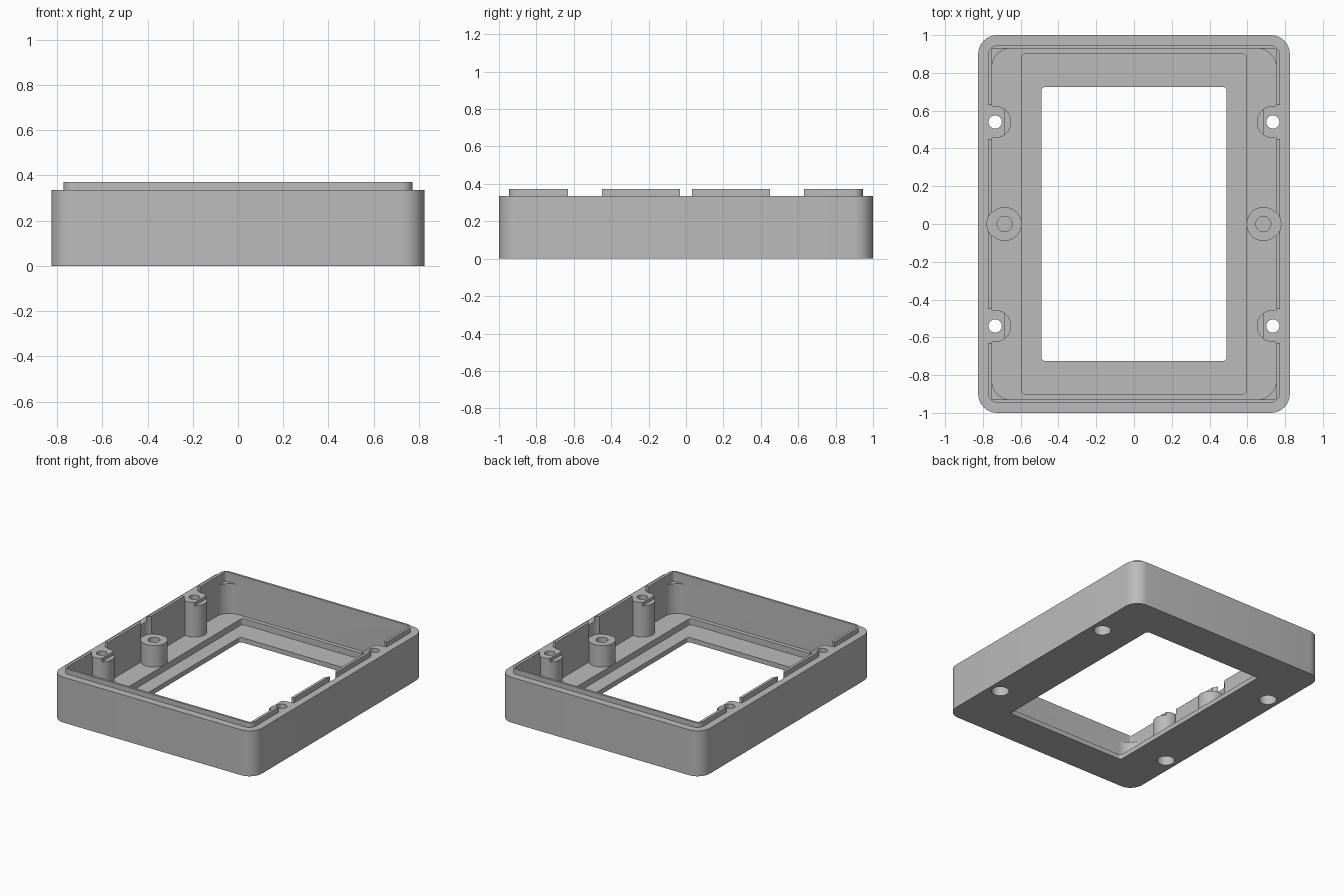
import bpy, math

cube = bpy.data.objects.get("Cube")
if cube:
    bpy.data.objects.remove(cube, do_unlink=True)

grey = bpy.data.materials.new("plain_grey")
grey.use_nodes = True
COLOUR = (0.5, 0.5, 0.5, 1)
grey.diffuse_color = COLOUR
grey.node_tree.nodes["Principled BSDF"].inputs["Base Color"].default_value = COLOUR

RIM, TOP, FLOOR, LEDGE = 0.335, 0.372, 0.08, 0.035
POST_X, POST_Y = 0.735, 0.54
STAND_X, STAND_TOP = 0.685, 0.24


def prism(name, outline, z0, z1):
    """Extrude a closed outline from z0 to z1."""
    n = len(outline)
    verts = [(x, y, z) for z in (z0, z1) for x, y in outline]
    faces = [tuple(reversed(range(n))), tuple(range(n, 2 * n))]
    faces += [(i, (i + 1) % n, n + (i + 1) % n, n + i) for i in range(n)]
    mesh = bpy.data.meshes.new(name)
    mesh.from_pydata(verts, [], faces)
    mesh.materials.append(grey)
    ob = bpy.data.objects.new(name, mesh)
    bpy.context.collection.objects.link(ob)
    return ob


def plate(name, hx, hy, r, z0, z1, steps=8):
    """Rounded rectangle centred on the origin."""
    pts = []
    for k, (sx, sy) in enumerate([(1, 1), (-1, 1), (-1, -1), (1, -1)]):
        for i in range(steps + 1):
            a = (k + i / steps) * math.pi / 2
            pts.append((sx * (hx - r) + r * math.cos(a), sy * (hy - r) + r * math.sin(a)))
    return prism(name, pts, z0, z1)


def disc(name, x, y, r, z0, z1, sides=40):
    angles = [2 * math.pi * i / sides for i in range(sides)]
    return prism(name, [(x + r * math.cos(a), y + r * math.sin(a)) for a in angles], z0, z1)


def block(name, x0, x1, y0, y1, z0, z1):
    x0, x1 = sorted((x0, x1))
    return prism(name, [(x0, y0), (x1, y0), (x1, y1), (x0, y1)], z0, z1)


def combine(target, tool, operation):
    mod = target.modifiers.new("combine", "BOOLEAN")
    mod.operation, mod.solver, mod.object = operation, "EXACT", tool
    bpy.ops.object.select_all(action="DESELECT")
    bpy.context.view_layer.objects.active = target
    target.select_set(True)
    bpy.ops.object.modifier_apply(modifier=mod.name)
    bpy.data.objects.remove(tool, do_unlink=True)


def cut(target, tool):
    combine(target, tool, "DIFFERENCE")


def add(target, tool):
    combine(target, tool, "UNION")


SIDES = (-1, 1)
POSTS = [(sx, sy) for sx in SIDES for sy in SIDES]

# Raised lip, interrupted beside each screw post
lip = plate("lip", 0.772, 0.946, 0.05, 0.25, TOP)
for sx, sy in POSTS:
    y = sy * POST_Y
    cut(lip, block("lip_gap", sx * 0.6, sx * 0.9, y - 0.09, y + 0.09, RIM, 0.5))

# Outer shell with hollow interior
frame = plate("enclosure_frame", 0.825, 1.0, 0.1, 0, RIM)
add(frame, lip)
cut(frame, plate("cavity", 0.752, 0.93, 0.1, FLOOR, 0.5))
cut(frame, plate("lip_opening", 0.752, 0.93, 0.01, 0.3, 0.5))

# Floor recess and window
cut(frame, plate("recess", 0.595, 0.9, 0.02, LEDGE, 0.2))
cut(frame, plate("window", 0.49, 0.725, 0.02, -0.1, 0.2))

# Screw posts with stepped tops, through holes and bores for the heads
for sx, sy in POSTS:
    x, y = sx * POST_X, sy * POST_Y
    post = disc("screw_post", x, y, 0.085, 0.02, RIM)
    cut(post, block("step", sx * 0.6, sx * 0.685, y - 0.1, y + 0.1, 0.31, 0.5))
    add(frame, post)
    cut(frame, disc("screw_hole", x, y, 0.035, -0.1, 0.5))
    cut(frame, disc("head_bore", x, y, 0.06, -0.1, 0.2))

# Middle standoffs with blind holes, and clearance pockets in the walls
for sx in SIDES:
    x = sx * STAND_X
    add(frame, disc("standoff", x, 0, 0.09, 0.02, STAND_TOP))
    cut(frame, disc("pocket", x, 0, 0.093, STAND_TOP, 0.5))
    cut(frame, disc("blind_hole", x, 0, 0.04, 0.1, 0.5))

bpy.ops.object.select_all(action="DESELECT")
bpy.context.view_layer.objects.active = frame
frame.select_set(True)
bpy.ops.object.shade_smooth_by_angle(angle=math.radians(30))
